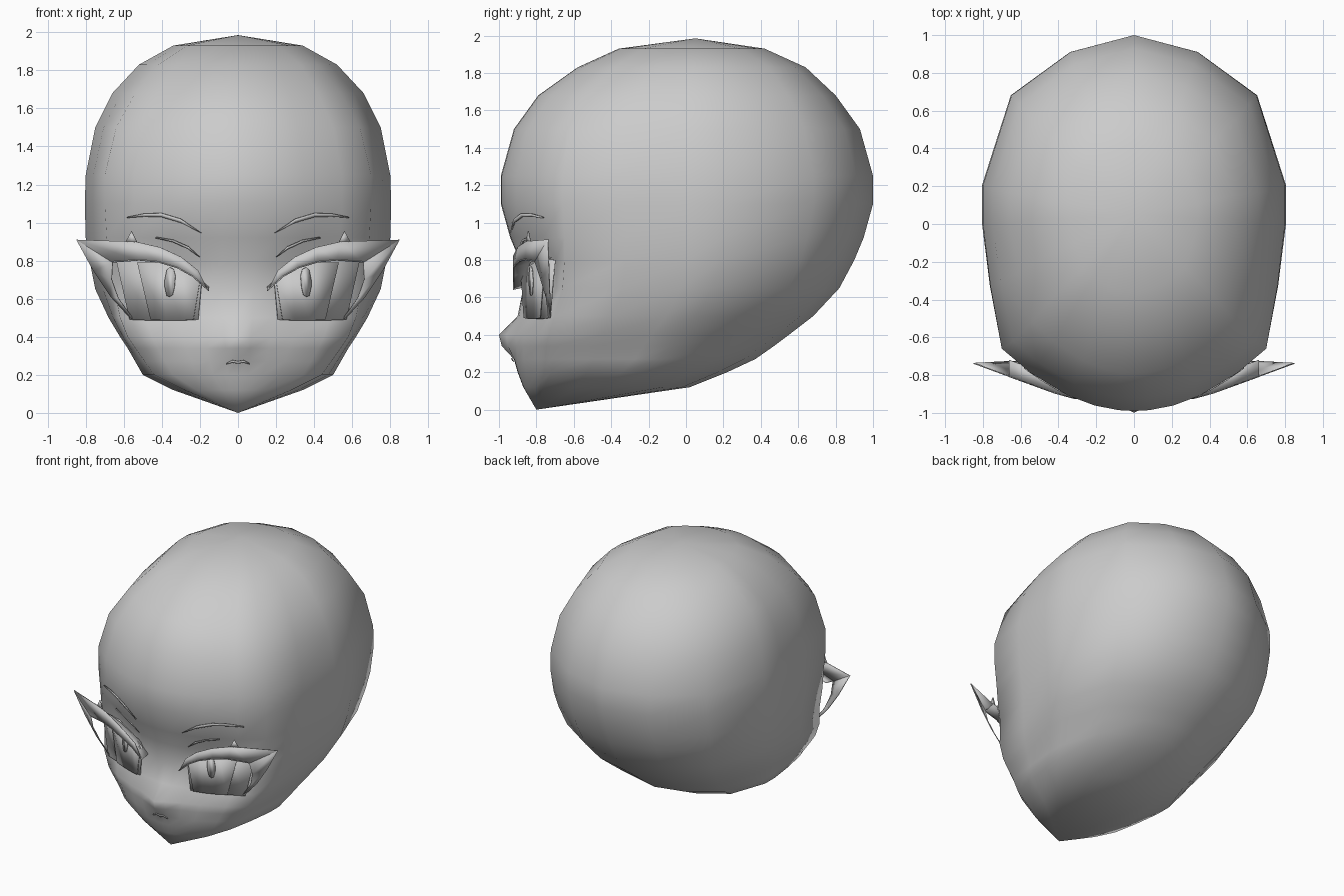
import bpy, bmesh, math
from mathutils import Vector
from mathutils.bvhtree import BVHTree

cube = bpy.data.objects.get("Cube")
if cube:
    bpy.data.objects.remove(cube, do_unlink=True)

grey = bpy.data.materials.new("clay_grey")
grey.use_nodes = True
COLOUR = (0.6, 0.6, 0.6, 1)
grey.diffuse_color = COLOUR
grey.node_tree.nodes["Principled BSDF"].inputs["Base Color"].default_value = COLOUR


def finish(bm, name, angle=180):
    """Turn a bmesh into a shaded object."""
    mesh = bpy.data.meshes.new(name)
    bm.to_mesh(mesh)
    bm.free()
    mesh.materials.append(grey)
    obj = bpy.data.objects.new(name, mesh)
    bpy.context.collection.objects.link(obj)
    bpy.ops.object.select_all(action="DESELECT")
    obj.select_set(True)
    bpy.context.view_layer.objects.active = obj
    bpy.ops.object.shade_smooth_by_angle(angle=math.radians(angle))
    return obj


# Head: horizontal rings of height, front y, back y, half width, cheek x, cheek y
RINGS = [
    (0.12, -.87, .02, .34, .28, -.76),
    (0.20, -.90, .22, .50, .44, -.72),
    (0.27, -.92, .37, .54, .49, -.71),
    (0.34, -.92, .47, .58, .54, -.71),
    (0.40, -.92, .55, .62, .58, -.71),
    (0.50, -.89, .68, .68, .62, -.70),
    (0.65, -.87, .82, .75, .65, -.66),
    (0.80, -.89, .90, .78, .68, -.65),
    (0.92, -.94, .95, .80, .69, -.65),
    (1.10, -.99, 1.0, .805, .70, -.66),
    (1.25, -.99, 1.0, .80, .70, -.66),
    (1.50, -.92, .93, .75, .64, -.62),
    (1.68, -.79, .80, .66, .54, -.52),
    (1.83, -.58, .64, .52, .42, -.38),
    (1.93, -.36, .42, .34, .27, -.23),
]
NOSE = {0.34: .065, 0.40: .08, 0.50: .01}
SOCKET = {0.50: .03, 0.65: .05, 0.80: .05}


def ring_points(z, front, back, width, cx, cy):
    half = []
    for f, nose, socket in ((0, 1, 0), (.12, .55, 0), (.3, .1, .2),
                            (.5, 0, 1), (.78, 0, 1), (1, 0, 0)):
        y = front + (cy - front) * f * f
        half.append((cx * f, y - nose * NOSE.get(z, 0) + socket * SOCKET.get(z, 0)))
    mid, depth = (front + back) / 2, (back - front) / 2
    half.append((cx + (width - cx) * .6, (cy + mid) / 2))
    half += [(width * a, mid + depth * b)
             for a, b in ((1, 0), (1, .2), (.81, .68), (.42, .91), (0, 1))]
    full = half + [(-x, y) for x, y in half[-2:0:-1]]
    return [Vector((x, y, z)) for x, y in full]


bm = bmesh.new()
loops = [[bm.verts.new(p) for p in ring_points(*r)] for r in RINGS]
count = len(loops[0])
for low, high in zip(loops, loops[1:]):
    for i in range(count):
        j = (i + 1) % count
        bm.faces.new((low[i], low[j], high[j], high[i]))
chin, crown = bm.verts.new((0, -.8, 0)), bm.verts.new((0, .05, 1.985))
for i in range(count):
    j = (i + 1) % count
    bm.faces.new((chin, loops[0][j], loops[0][i]))
    bm.faces.new((crown, loops[-1][i], loops[-1][j]))
bmesh.ops.recalc_face_normals(bm, faces=bm.faces)
skin = BVHTree.FromBMesh(bm)
finish(bm, "head")


def on_skin(x, z, lift=.012):
    hit = skin.ray_cast(Vector((x, -3, z)), Vector((0, 1, 0)))[0]
    return (x, hit.y - lift, z)


def strip(name, upper, lower, sides=(1, -1), thick=.006):
    """Thin plate between two lines of 3D points, mirrored left and right."""
    for side in sides:
        bm = bmesh.new()
        a, b = ([bm.verts.new((x * side, y, z)) for x, y, z in line]
                for line in (upper, lower))
        for i in range(len(a) - 1):
            quad = (a[i], b[i], b[i + 1], a[i + 1])
            bm.faces.new(quad if side > 0 else quad[::-1])
        bmesh.ops.remove_doubles(bm, verts=bm.verts, dist=.0005)
        label = name if len(sides) == 1 else ("left_" if side > 0 else "right_") + name
        obj = finish(bm, label, 40)
        mod = obj.modifiers.new("thickness", "SOLIDIFY")
        mod.thickness = thick


def lash(x, z):
    return (x, max(-.925, -.74 - (.85 - x) * .365), z)


def eye(lift):
    return lambda x, z: (x, -.87 + (x - .2) * .38 - lift, z)


def line(func, *points):
    return [func(x, z) for x, z in points]


# Upper lashes, with a ledge running back to the eye
lash_low = line(lash, (.155, .64), (.24, .715), (.32, .76), (.42, .79), (.52, .80), (.66, .79))
strip("upper_lash",
      line(lash, (.155, .64), (.21, .75), (.30, .82), (.41, .87), (.54, .90), (.85, .91)),
      lash_low)
strip("lash_ledge", lash_low, [(x, y + .09, z + .02) for x, y, z in lash_low])

# Swept outer wing tapering down to the lower lid
strip("lash_wing",
      [(.85, -.74, .91), (.76, -.735, .745), (.67, -.73, .61), (.56, -.73, .49)],
      [(.66, -.81, .79), (.665, -.78, .70), (.63, -.75, .60), (.55, -.735, .49)])
strip("lash_spike", line(lash, (.53, .895), (.56, .955)), line(lash, (.59, .90), (.56, .955)))

# Eye plates: white, iris and slot pupil
strip("eye_white",
      line(eye(0), (.19, .71), (.30, .77), (.45, .81), (.64, .80)),
      line(eye(0), (.21, .49), (.30, .485), (.45, .485), (.57, .49)))
strip("iris",
      line(eye(.012), (.20, .70), (.28, .76), (.40, .79), (.53, .79)),
      line(eye(.012), (.235, .49), (.30, .485), (.38, .485), (.46, .49)))
strip("pupil",
      line(eye(.022), (.33, .72), (.34, .755), (.36, .765), (.375, .75), (.385, .70)),
      line(eye(.022), (.335, .66), (.345, .62), (.36, .61), (.375, .615), (.385, .66)))

# Brows and eyelid creases lie on the skin
strip("brow",
      line(on_skin, (.58, 1.03), (.49, 1.048), (.40, 1.05), (.30, 1.02), (.19, .945)),
      line(on_skin, (.58, 1.025), (.49, 1.032), (.40, 1.03), (.30, 1.0), (.19, .945)))
strip("lid_crease",
      line(on_skin, (.43, .925), (.34, .91), (.26, .875), (.20, .82)),
      line(on_skin, (.43, .92), (.34, .90), (.26, .862), (.20, .82)))

# Small lips under the nose
strip("mouth",
      line(on_skin, (-.06, .26), (-.03, .275), (0, .27), (.03, .275), (.06, .26)),
      line(on_skin, (-.06, .255), (-.03, .264), (0, .258), (.03, .264), (.06, .255)),
      sides=(1,))
